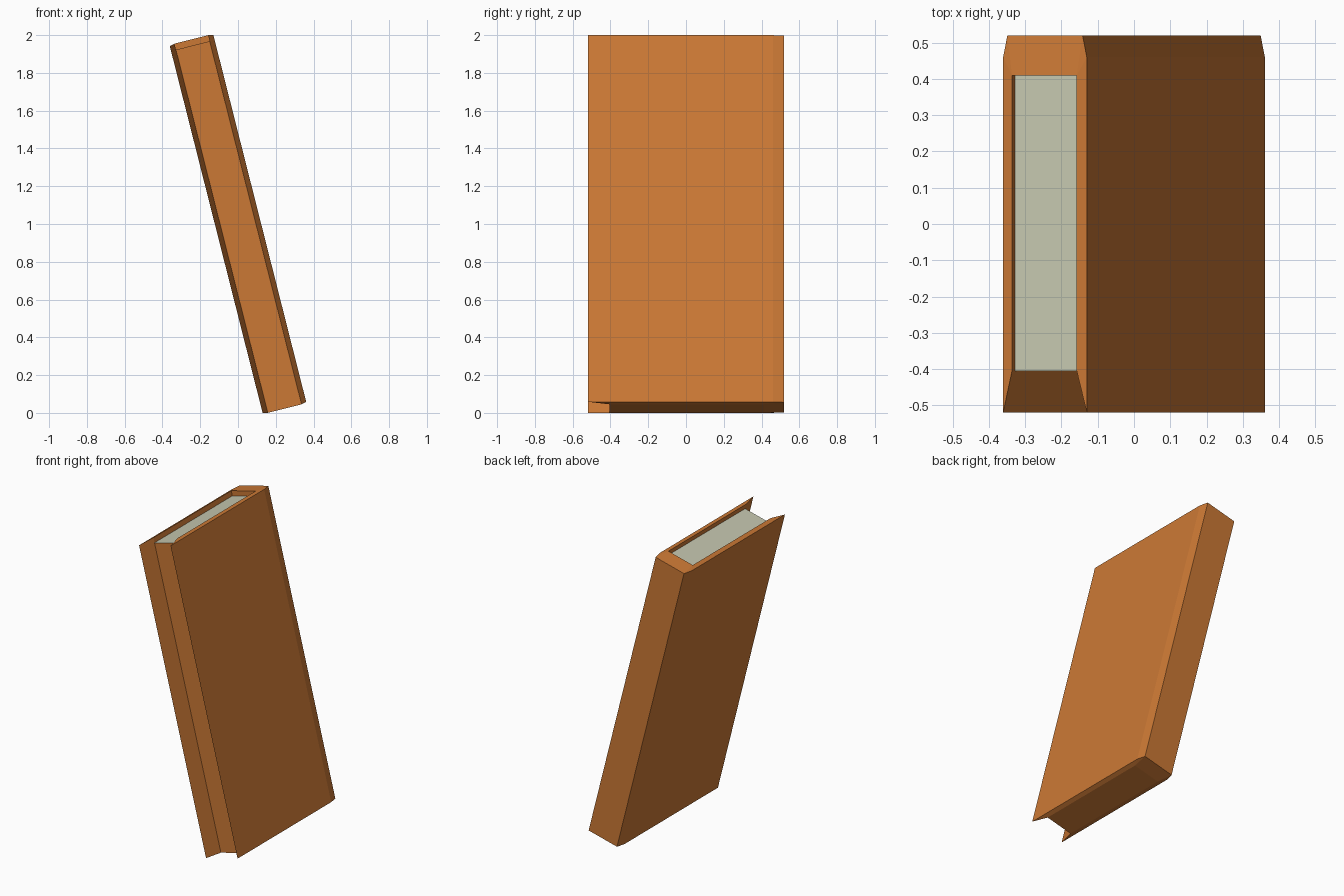
import bpy, bmesh, math
from mathutils import Matrix

if "Cube" in bpy.data.objects:
    bpy.data.objects.remove(bpy.data.objects["Cube"])

LEAN = Matrix.Translation((0, 0, 1)) @ Matrix.Rotation(-math.radians(14.2), 4, 'Y')
H = 1.008           # half height of the inner edges
EDGE = 0.007        # outer edges are slightly shorter
RECESS = 0.033      # pages sit below the cover rim at the top


def material(name, color):
    m = bpy.data.materials.new(name)
    m.diffuse_color = color
    m.use_nodes = True
    m.node_tree.nodes["Principled BSDF"].inputs["Base Color"].default_value = m.diffuse_color
    return m


def finish(name, bm, mats):
    bmesh.ops.recalc_face_normals(bm, faces=bm.faces)
    mesh = bpy.data.meshes.new(name)
    bm.to_mesh(mesh)
    bm.free()
    for m in mats:
        mesh.materials.append(m)
    obj = bpy.data.objects.new(name, mesh)
    bpy.context.collection.objects.link(obj)
    obj.matrix_world = LEAN
    return obj


leather = material("leather", (0.6, 0.19, 0.035, 1))
paper = material("paper", (0.56, 0.57, 0.43, 1))

# Cover: U-shaped shell, chamfered spine at the back, knife edges at the front
outer = [(-.119, -.52), (-.119, .46), (-.107, .52), (.107, .52), (.119, .46), (.119, -.52)]
inner = [(.092, -.405), (.092, .41), (-.092, .41), (-.092, -.405)]
heights = [H - EDGE] * len(outer) + [H] * len(inner)
bm = bmesh.new()
low, high = [[bm.verts.new((x, y, s * h)) for (x, y), h in zip(outer + inner, heights)]
             for s in (-1, 1)]
n = len(low)
for i in range(n):
    j = (i + 1) % n
    bm.faces.new((low[i], low[j], high[j], high[i]))
for ring in (low, high):
    for rim in ((0, 1, 8, 9), (1, 2, 8), (2, 3, 7, 8), (3, 4, 7), (4, 5, 6, 7)):
        bm.faces.new([ring[k] for k in rim])
finish("cover", bm, [leather])

# Page block: leather-coloured fore-edge and foot, pale top
bm = bmesh.new()
bmesh.ops.create_cube(bm, size=1)
for v in bm.verts:
    v.co.x *= 2 * .092
    v.co.y = .41 if v.co.y > 0 else -.405
    v.co.z = H - RECESS if v.co.z > 0 else -H
for f in bm.faces:
    if f.calc_center_median().z > 0.5:
        f.material_index = 1
finish("page_block", bm, [leather, paper])
